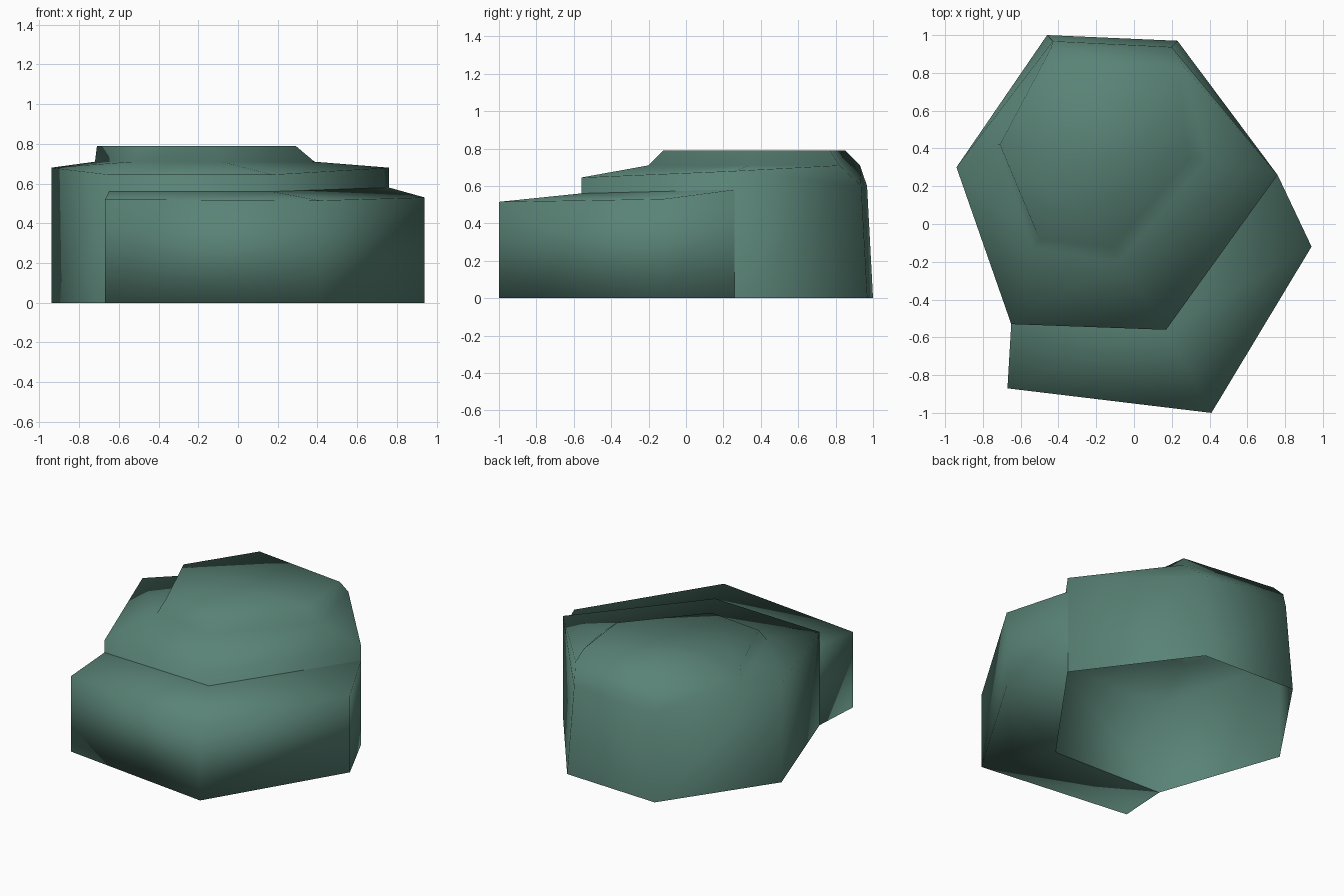
import bpy, bmesh

cube = bpy.data.objects.get("Cube")
if cube:
    bpy.data.objects.remove(cube, do_unlink=True)

# Mossy stone colour
stone = bpy.data.materials.new("dark_green_stone")
stone.use_nodes = True
colour = (0.10, 0.225, 0.18, 1)
stone.diffuse_color = colour
bsdf = next(n for n in stone.node_tree.nodes if n.type == 'BSDF_PRINCIPLED')
bsdf.inputs["Base Color"].default_value = colour
bsdf.inputs["Roughness"].default_value = 0.8


def stacked_rock(name, rings, skip_walls=(), bottom=False):
    """Join counter-clockwise rings from the ground up and cap the top."""
    bm = bmesh.new()
    loops = [[bm.verts.new(p) for p in ring] for ring in rings]
    count = len(rings[0])
    for low, up in zip(loops, loops[1:]):
        for i in range(count):
            j = (i + 1) % count
            if i not in skip_walls:
                bm.faces.new((low[i], low[j], up[j], up[i]))
    caps = [bm.faces.new(loops[-1])]
    if bottom:
        caps.append(bm.faces.new(loops[0][::-1]))
    bmesh.ops.triangulate(bm, faces=caps)
    for face in bm.faces:
        face.smooth = True
    mesh = bpy.data.meshes.new(name)
    bm.to_mesh(mesh)
    bm.free()
    mesh.materials.append(stone)
    obj = bpy.data.objects.new(name, mesh)
    bpy.context.collection.objects.link(obj)
    return obj


# Tall slab: ground outline, rim, foot of the raised cap, cap top
ground = [(-.94, .3, 0), (-.65, -.53, 0), (.17, -.56, 0),
          (.76, .26, 0), (.23, .97, 0), (-.46, 1, 0)]
rim = [(-.94, .3, .68), (-.65, -.53, .645), (.17, -.56, .645),
       (.76, .26, .68), (.2, .937, .6), (-.43, .968, .6)]
cap_foot = [(-.72, .42, .71), (-.53, -.13, .71), (-.08, -.2, .71),
            (.385, .34, .71), (.27, .82, .71), (-.44, .93, .71)]
cap_top = [(-.71, .42, .79), (-.5, -.08, .79), (-.11, -.12, .79),
           (.29, .34, .79), (.24, .77, .79), (-.43, .85, .79)]
stacked_rock("tall_slab", [ground, rim, cap_foot, cap_top])

# Low ledge wrapped round the front and side of the slab
ledge = [(-.65, -.53), (-.67, -.87), (.41, -1),
         (.94, -.12), (.76, .26), (.17, -.56)]
heights = (.56, .52, .515, .53, .58, .56)
stacked_rock("low_ledge",
             [[(x, y, 0) for x, y in ledge],
              [(x, y, z) for (x, y), z in zip(ledge, heights)]],
             skip_walls=(4, 5), bottom=True)
